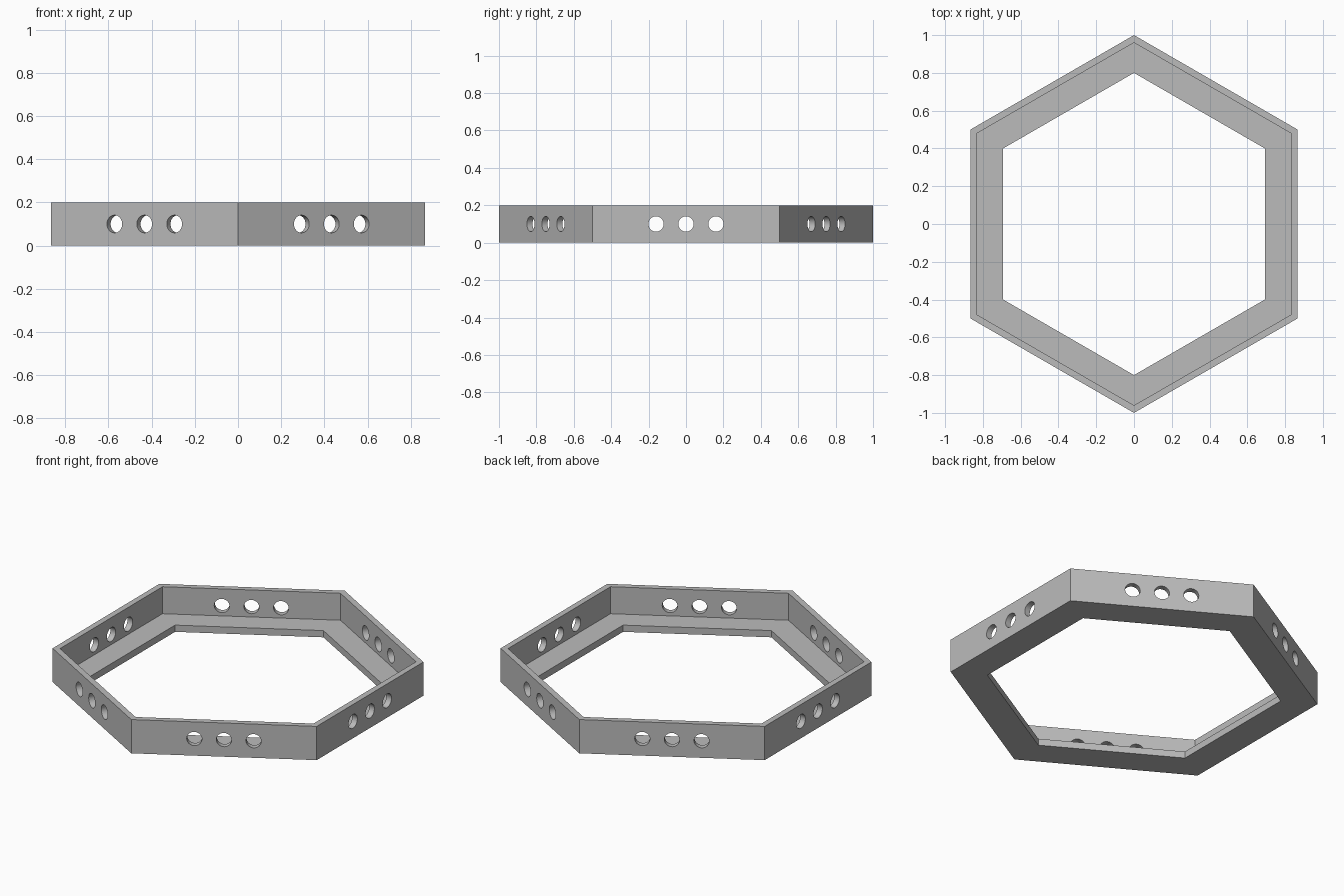
import bpy
import bmesh
from math import cos, sin, pi, sqrt
from mathutils import Matrix, Vector

default = bpy.data.objects.get("Cube")
if default:
    bpy.data.objects.remove(default, do_unlink=True)

SIDES = 6
HEIGHT, FLOOR = 0.2, 0.04
OUTER, WALL, LIP = 1.0, 0.96, 0.8      # corner radii
HOLE_RADIUS, HOLE_GAP = 0.041, 0.16

grey = bpy.data.materials.new("mid grey")
grey.use_nodes = True
grey.diffuse_color = (0.5, 0.5, 0.5, 1)
grey.node_tree.nodes["Principled BSDF"].inputs["Base Color"].default_value = (0.5, 0.5, 0.5, 1)


def add_object(name, bm):
    bmesh.ops.recalc_face_normals(bm, faces=bm.faces)
    mesh = bpy.data.meshes.new(name)
    bm.to_mesh(mesh)
    bm.free()
    mesh.materials.append(grey)
    obj = bpy.data.objects.new(name, mesh)
    bpy.context.collection.objects.link(obj)
    return obj


# Hexagonal frame: an L-shaped section carried round six corners
section = [(OUTER, 0), (OUTER, HEIGHT), (WALL, HEIGHT),
           (WALL, FLOOR), (LIP, FLOOR), (LIP, 0)]
bm = bmesh.new()
rings = []
for i in range(SIDES):
    a = pi / 2 + i * 2 * pi / SIDES
    rings.append([bm.verts.new((r * cos(a), r * sin(a), z)) for r, z in section])
for i, ring in enumerate(rings):
    following = rings[(i + 1) % SIDES]
    for j in range(len(section)):
        k = (j + 1) % len(section)
        bm.faces.new((ring[j], following[j], following[k], ring[k]))
frame = add_object("hexagonal_frame", bm)

# Cutters: three round holes through the middle of each wall
bm = bmesh.new()
for i in range(SIDES):
    turn = Matrix.Rotation(i * 2 * pi / SIDES, 4, 'Z')
    for step in (-1, 0, 1):
        place = Matrix.Translation(Vector((OUTER * sqrt(3) / 2, step * HOLE_GAP, HEIGHT / 2)))
        bmesh.ops.create_cone(bm, cap_ends=True, segments=32, radius1=HOLE_RADIUS,
                              radius2=HOLE_RADIUS, depth=0.2,
                              matrix=turn @ place @ Matrix.Rotation(pi / 2, 4, 'Y'))
cutter = add_object("hole_cutter", bm)
cutter.hide_render = True

cut = frame.modifiers.new("wall holes", 'BOOLEAN')
cut.operation = 'DIFFERENCE'
cut.solver = 'EXACT'
cut.object = cutter
bpy.ops.object.select_all(action='DESELECT')
bpy.context.view_layer.objects.active = frame
frame.select_set(True)
bpy.ops.object.modifier_apply(modifier=cut.name)
bpy.data.objects.remove(cutter, do_unlink=True)

# Round holes read smooth, frame edges stay sharp
bpy.ops.object.shade_smooth_by_angle(angle=pi / 6)
